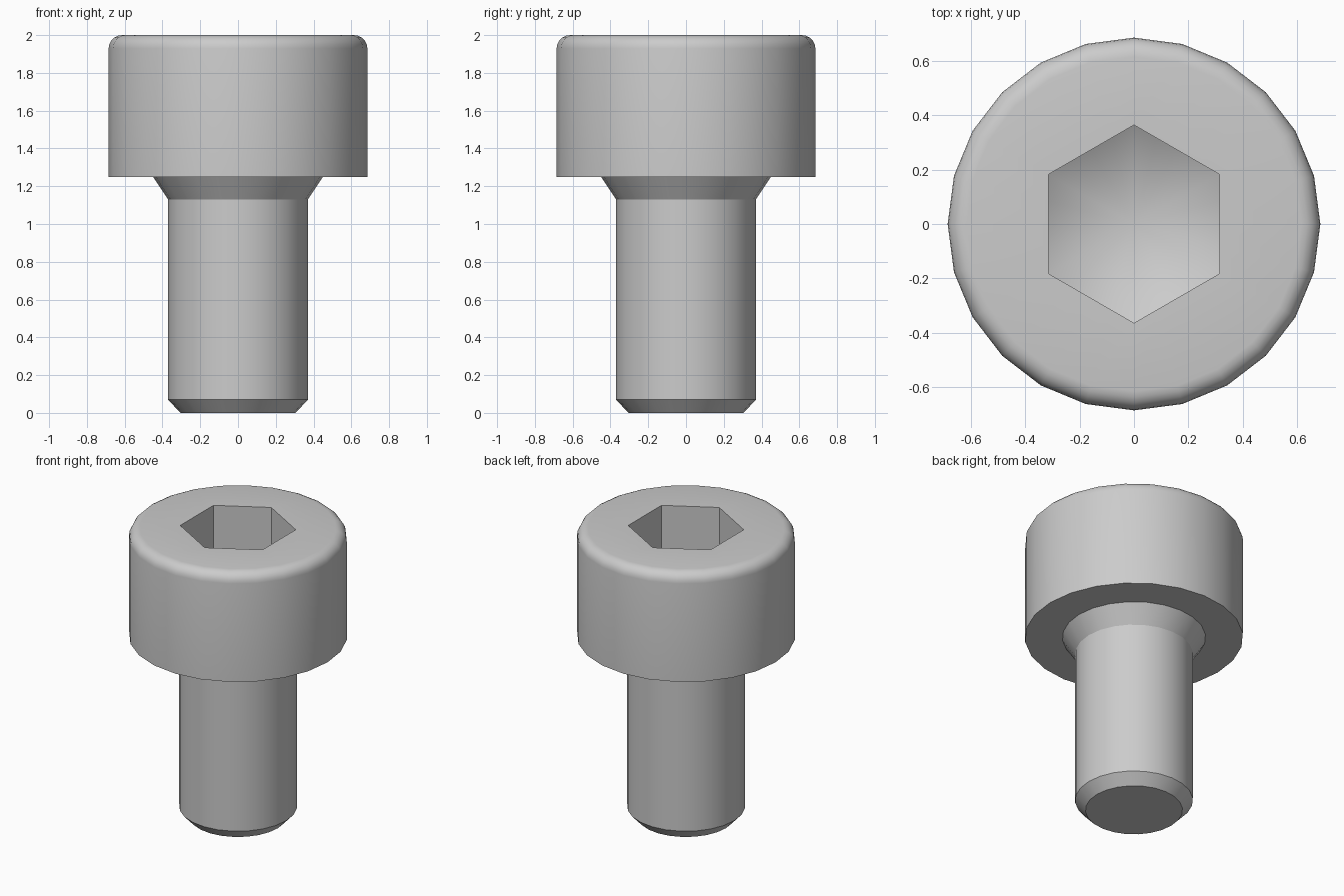
import bpy, bmesh
from math import cos, sin, tan, pi, radians

SIDES = 24
TOP, HEAD_BASE, HEAD_R, FILLET = 2.0, 1.25, 0.685, 0.07
SHANK_R, HEX_FLAT = 0.37, 0.315
SOCKET_TIP, DRILL_SLOPE = 1.42, tan(radians(30))

cube = bpy.data.objects.get("Cube")
if cube:
    bpy.data.objects.remove(cube, do_unlink=True)

steel = bpy.data.materials.new("grey_steel")
steel.use_nodes = True
colour = (0.6, 0.6, 0.6, 1)
steel.diffuse_color = colour
steel.node_tree.nodes["Principled BSDF"].inputs["Base Color"].default_value = colour

bm = bmesh.new()
angles = [2 * pi * i / SIDES for i in range(SIDES)]


def hex_radius(a):
    """Distance from the axis to the hexagon at angle a, flats facing x."""
    return HEX_FLAT / cos((a + pi / 6) % (pi / 3) - pi / 6)


def ring(radius, height):
    """Ring of vertices; radius and height are functions of the angle."""
    return [bm.verts.new((radius(a) * cos(a), radius(a) * sin(a), height(a)))
            for a in angles]


def circle(r, z):
    return ring(lambda a: r, lambda a: z)


# Shank: tip chamfer, straight body, flare under the head
rings = [circle(r, z) for r, z in
         [(0.305, 0), (SHANK_R, 0.07), (SHANK_R, 1.13), (0.45, HEAD_BASE)]]

# Head: flat underside, straight side, rounded top edge
rings.append(circle(HEAD_R, HEAD_BASE))
for i in range(6):
    t = i * pi / 10
    rings.append(circle(HEAD_R - FILLET * (1 - cos(t)), TOP - FILLET * (1 - sin(t))))

# Hex socket: rim, then walls ending on a conical drilled floor
rings.append(ring(hex_radius, lambda a: TOP))
rings.append(ring(hex_radius, lambda a: SOCKET_TIP + hex_radius(a) * DRILL_SLOPE))

for low, high in zip(rings, rings[1:]):
    for i in range(SIDES):
        j = (i + 1) % SIDES
        bm.faces.new((low[i], low[j], high[j], high[i]))

# Tip cap and socket floor
bm.faces.new(rings[0][::-1])
point = bm.verts.new((0, 0, SOCKET_TIP))
for i in range(SIDES):
    bm.faces.new((rings[-1][i], rings[-1][(i + 1) % SIDES], point))

mesh = bpy.data.meshes.new("socket_head_bolt")
bm.to_mesh(mesh)
bm.free()
mesh.materials.append(steel)
bolt = bpy.data.objects.new("socket_head_bolt", mesh)
bpy.context.collection.objects.link(bolt)

bpy.context.view_layer.objects.active = bolt
bolt.select_set(True)
bpy.ops.object.shade_smooth_by_angle(angle=radians(30))
